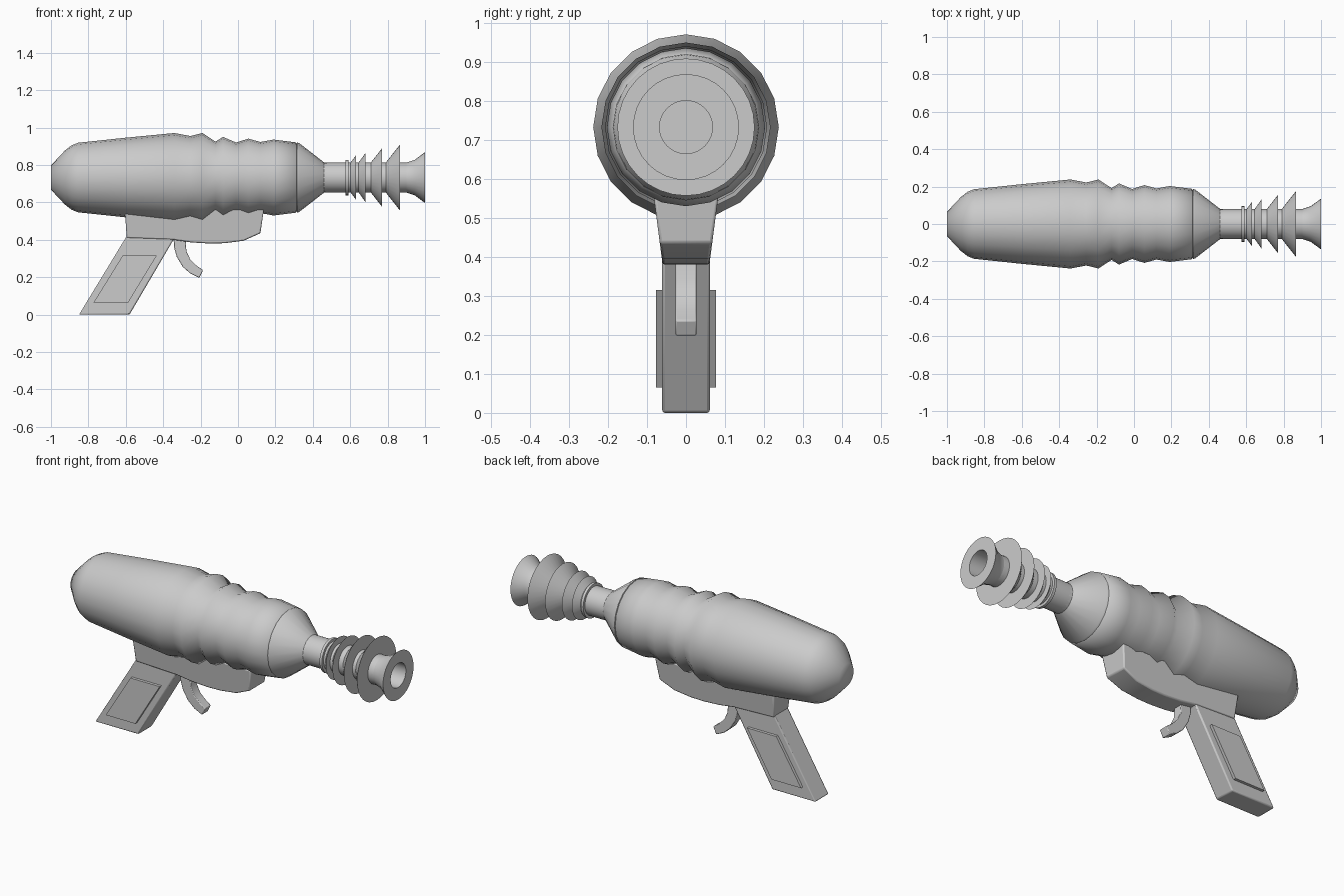
import bpy, bmesh
from math import sin, cos, pi, radians

if "Cube" in bpy.data.objects:
    bpy.data.objects.remove(bpy.data.objects["Cube"])

AXIS_Z = 0.733


def finish(name, bm, smooth=None, bevel=0):
    bmesh.ops.recalc_face_normals(bm, faces=bm.faces)
    mesh = bpy.data.meshes.new(name)
    bm.to_mesh(mesh)
    bm.free()
    ob = bpy.data.objects.new(name, mesh)
    bpy.context.collection.objects.link(ob)
    if bevel:
        mod = ob.modifiers.new("Bevel", 'BEVEL')
        mod.width = bevel
        mod.segments = 2
        mod.limit_method = 'ANGLE'
        mod.angle_limit = radians(35)
    if smooth:
        bpy.ops.object.select_all(action='DESELECT')
        ob.select_set(True)
        bpy.context.view_layer.objects.active = ob
        bpy.ops.object.shade_smooth_by_angle(angle=radians(smooth))
    return ob


def lathe(name, profile, sides, smooth):
    """Revolve (x, radius) points around the gun axis, capping both ends."""
    bm = bmesh.new()
    rings = [[bm.verts.new((x, r * sin(2 * pi * i / sides),
                            AXIS_Z + r * cos(2 * pi * i / sides)))
              for i in range(sides)] for x, r in profile]
    for a, b in zip(rings, rings[1:]):
        for i in range(sides):
            j = (i + 1) % sides
            bm.faces.new((a[i], a[j], b[j], b[i]))
    bm.faces.new(rings[0])
    bm.faces.new(rings[-1])
    return finish(name, bm, smooth)


def prism(name, outline, half_width, smooth=None, bevel=0):
    """Extrude an (x, z) outline to both sides; half_width is a function of z."""
    bm = bmesh.new()
    left, right = ([bm.verts.new((x, s * half_width(z), z)) for x, z in outline]
                   for s in (-1, 1))
    bm.faces.new(left)
    bm.faces.new(right)
    n = len(outline)
    for i in range(n):
        j = (i + 1) % n
        bm.faces.new((left[i], left[j], right[j], right[i]))
    return finish(name, bm, smooth, bevel)


# Ribbed main body
lathe("body", [(-1, .065), (-.925, .145), (-.89, .172), (-.855, .186),
               (-.6, .213), (-.34, .238), (-.255, .222), (-.19, .238),
               (-.12, .192), (-.08, .217), (-.01, .187), (.055, .208),
               (.12, .19), (.19, .203), (.31, .188), (.314, .178)], 20, 70)

# Nose cone and barrel tube
lathe("nose_cone", [(.312, .178), (.316, .187), (.326, .185),
                    (.46, .081), (.48, .08)], 20, 30)
lathe("barrel", [(.45, .08), (.9, .08)], 32, 30)

# Flared muzzle with bore
lathe("muzzle", [(.88, .08), (.9, .08), (.945, .095), (1, .136),
                 (1, .068), (.9, .068)], 32, 35)

# Barrel fins growing toward the muzzle
for k, (x0, x1, r) in enumerate([(.575, .59, .095), (.602, .63, .117),
                                 (.645, .682, .132), (.71, .77, .156),
                                 (.79, .866, .176)]):
    start = r if k == 0 else .08
    lathe(f"barrel_fin_{k + 1}", [(x0, .07), (x0, start), (x1, r), (x1, .07)], 32, 30)

# Tapered housing under the body
prism("trigger_housing", [(-.605, .56), (-.595, .41), (-.345, .4), (-.25, .386),
                          (-.15, .38), (-.07, .382), (.03, .395), (.12, .435),
                          (.138, .56)],
      lambda z: .06 + (z - .38) * .13, 30, .007)

# Raked grip and its side panels
prism("grip", [(-.595, .43), (-.595, .42), (-.85, 0), (-.58, 0),
               (-.345, .4), (-.345, .43)], lambda z: .061, 30, .007)
prism("grip_panels", [(-.617, .315), (-.435, .315), (-.587, .065), (-.772, .065)],
      lambda z: .077)

# Curved trigger
prism("trigger", [(-.345, .42), (-.342, .36), (-.328, .31), (-.295, .255),
                  (-.255, .22), (-.207, .197), (-.187, .237), (-.225, .265),
                  (-.255, .295), (-.276, .34), (-.281, .42)],
      lambda z: .027, 40, .004)
